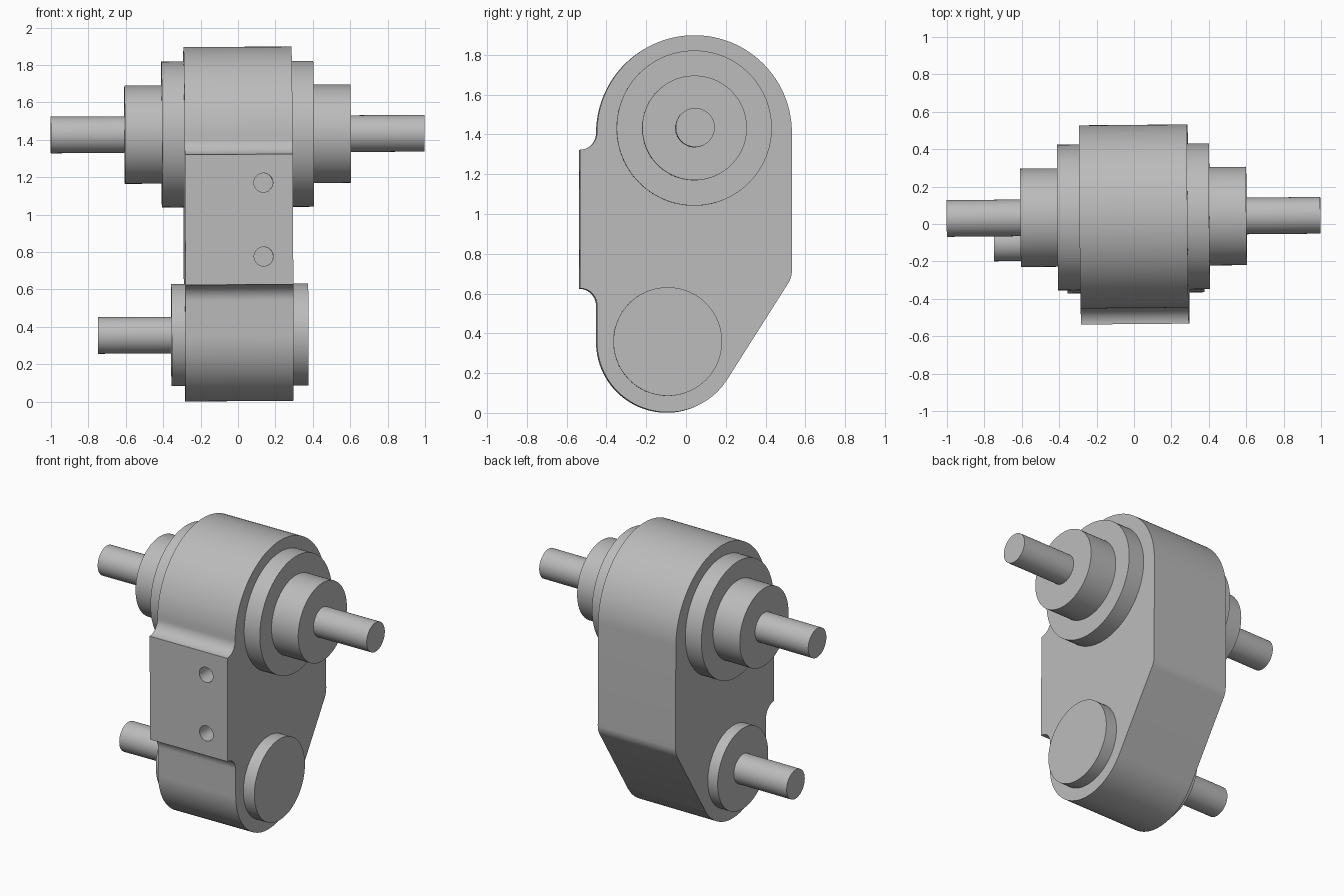
import bpy, bmesh
from math import sin, cos, radians, atan2, acos, hypot, pi
from mathutils import Matrix, Vector

cube = bpy.data.objects.get("Cube")
if cube:
    bpy.data.objects.remove(cube, do_unlink=True)

steel = bpy.data.materials.new("grey_metal")
steel.use_nodes = True
steel.diffuse_color = (0.5, 0.5, 0.5, 1)
steel.node_tree.nodes["Principled BSDF"].inputs["Base Color"].default_value = (0.5, 0.5, 0.5, 1)

# The whole unit leans very slightly off the x axis
PIVOT = Vector((0, 0, 0.95))
LEAN = (Matrix.Translation(PIVOT) @ Matrix.Rotation(0.0085, 4, 'Z')
        @ Matrix.Rotation(-0.0045, 4, 'Y') @ Matrix.Translation(-PIVOT))


def finish(name, bm):
    bmesh.ops.recalc_face_normals(bm, faces=bm.faces)
    bm.transform(LEAN)
    mesh = bpy.data.meshes.new(name)
    bm.to_mesh(mesh)
    bm.free()
    mesh.materials.append(steel)
    obj = bpy.data.objects.new(name, mesh)
    bpy.context.collection.objects.link(obj)
    return obj


def smooth(obj):
    bpy.ops.object.select_all(action='DESELECT')
    obj.select_set(True)
    bpy.context.view_layer.objects.active = obj
    bpy.ops.object.shade_smooth_by_angle(angle=radians(30))


def arc(cy, cz, r, start, end, steps):
    return [(cy + r * cos(a), cz + r * sin(a))
            for a in (start + (end - start) * i / steps for i in range(steps + 1))]


def cylinder(name, centre, radius, x0, x1):
    """Cylinder along x between x0 and x1."""
    bm = bmesh.new()
    bmesh.ops.create_cone(bm, cap_ends=True, segments=96, radius1=radius,
                          radius2=radius, depth=x1 - x0)
    bm.transform(Matrix.Translation(((x0 + x1) / 2, *centre))
                 @ Matrix.Rotation(pi / 2, 4, 'Y'))
    obj = finish(name, bm)
    smooth(obj)
    return obj


# Housing profile in (y, z), counter-clockwise
LOW, LOW_R = (-0.095, 0.357), 0.355
corner = (0.53, 0.68)
dy, dz = corner[0] - LOW[0], corner[1] - LOW[1]
tangent = atan2(dz, dy) - acos(LOW_R / hypot(dy, dz))
slope = tangent + pi / 2
# Rounded back corner between the sloped wall and the upright wall
fillet = 0.12
reach = fillet * sin((pi / 2 - slope) / 2) / cos((pi / 2 - slope) / 2)
profile = arc(*LOW, LOW_R, -pi, tangent, 40)
profile += arc(corner[0] - fillet, corner[1] + reach, fillet, tangent, 0, 8)
profile += arc(0.04, 1.407, 0.49, 0, pi, 64)
profile += arc(-0.535, 1.407, 0.085, 0, -pi / 2, 14)
profile += arc(-0.535, 0.54, 0.085, pi / 2, 0, 14)

bm = bmesh.new()
face = bm.faces.new([bm.verts.new((-0.287, y, z)) for y, z in profile])
ext = bmesh.ops.extrude_face_region(bm, geom=[face])
bmesh.ops.translate(bm, vec=(0.577, 0, 0),
                    verts=[v for v in ext["geom"] if isinstance(v, bmesh.types.BMVert)])
housing = finish("housing", bm)

# Two blind holes drilled in the front mounting pad
bm = bmesh.new()
for z in (0.775, 1.17):
    bmesh.ops.create_cone(bm, cap_ends=True, segments=48, radius1=0.051, radius2=0.051,
                          depth=0.4, matrix=Matrix.Translation((0.132, -0.53, z))
                          @ Matrix.Rotation(pi / 2, 4, 'X'))
drill = finish("hole_cutter", bm)
cut = housing.modifiers.new("holes", 'BOOLEAN')
cut.operation = 'DIFFERENCE'
cut.solver = 'EXACT'
cut.object = drill
bpy.context.view_layer.objects.active = housing
bpy.ops.object.modifier_apply(modifier=cut.name)
bpy.data.objects.remove(drill, do_unlink=True)
smooth(housing)

# Upper axis: stepped flange, hub and shaft on each side
UP = (0.038, 1.43)
for side, s in (("left", 1), ("right", -1)):
    for part, radius, a, b in (("flange", 0.39, 0.28, 0.406),
                               ("hub", 0.263, 0.40, 0.604),
                               ("upper_shaft", 0.098, 0.60, 0.999)):
        cylinder(f"{side}_{part}", UP, radius, min(s * a, s * b), max(s * a, s * b))

# Lower axis: a cap on each side, shaft on the right only
cylinder("left_lower_cap", LOW, 0.273, 0.28, 0.372)
cylinder("right_lower_cap", LOW, 0.273, -0.36, -0.28)
cylinder("lower_shaft", LOW, 0.098, -0.752, -0.35)
